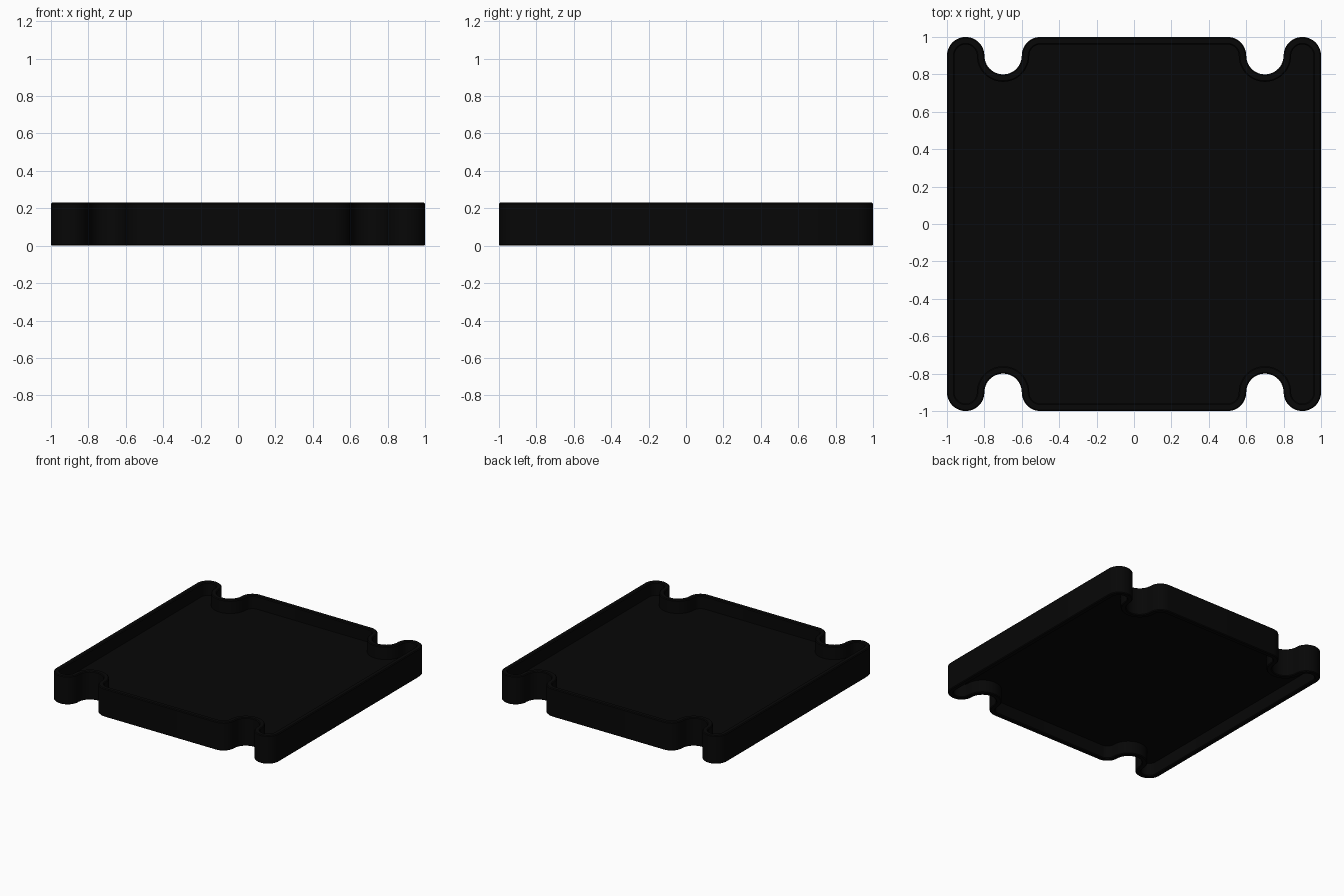
import bpy, bmesh
from math import cos, sin, pi

cube = bpy.data.objects.get("Cube")
if cube:
    bpy.data.objects.remove(cube)

HEIGHT, WALL, RECESS, BEVEL = 0.23, 0.04, 0.105, 0.006
RADIUS, STEPS = 0.1, 12

black = bpy.data.materials.new("matte black")
black.use_nodes = True
colour = (0.002, 0.002, 0.002, 1)
black.diffuse_color = colour
bsdf = black.node_tree.nodes["Principled BSDF"]
bsdf.inputs["Base Color"].default_value = colour
bsdf.inputs["Roughness"].default_value = 0.8


def arc(cx, r, start, end, steps):
    return [(cx + r * cos(start + (end - start) * i / steps),
             0.9 + r * sin(start + (end - start) * i / steps))
            for i in range(steps + 1)]


def outline(inset):
    """Square with a round notch beside each corner, shrunk by inset."""
    r = RADIUS - inset
    quarter = (arc(0.9, r, 0, pi, 2 * STEPS)                          # corner ear
               + arc(0.7, RADIUS + inset, 0, -pi, 2 * STEPS)[1:]      # notch
               + arc(0.5, r, 0, pi / 2, STEPS)[1:])                   # main edge
    back = quarter + [(-x, y) for x, y in reversed(quarter)]
    return back + [(-x, -y) for x, y in back]


# Wall section, from the upper floor over the rim and round to the underside
section = [(WALL, HEIGHT - RECESS), (WALL, HEIGHT - BEVEL),
           (WALL - BEVEL, HEIGHT), (BEVEL, HEIGHT), (0, HEIGHT - BEVEL)]
section += [(inset, HEIGHT - z) for inset, z in reversed(section)]

bm = bmesh.new()
rings = [[bm.verts.new((x, y, z)) for x, y in outline(inset)] for inset, z in section]
for upper, lower in zip(rings, rings[1:]):
    for i in range(len(upper)):
        j = (i + 1) % len(upper)
        bm.faces.new((upper[i], lower[i], lower[j], upper[j]))

# Thin recessed floor, closed above and below
bm.faces.new(rings[0])
bm.faces.new(reversed(rings[-1]))
bmesh.ops.recalc_face_normals(bm, faces=bm.faces)

mesh = bpy.data.meshes.new("notched_tray")
bm.to_mesh(mesh)
bm.free()
mesh.materials.append(black)
tray = bpy.data.objects.new("notched_tray", mesh)
bpy.context.collection.objects.link(tray)

bpy.context.view_layer.objects.active = tray
tray.select_set(True)
bpy.ops.object.shade_smooth_by_angle(angle=0.6)
